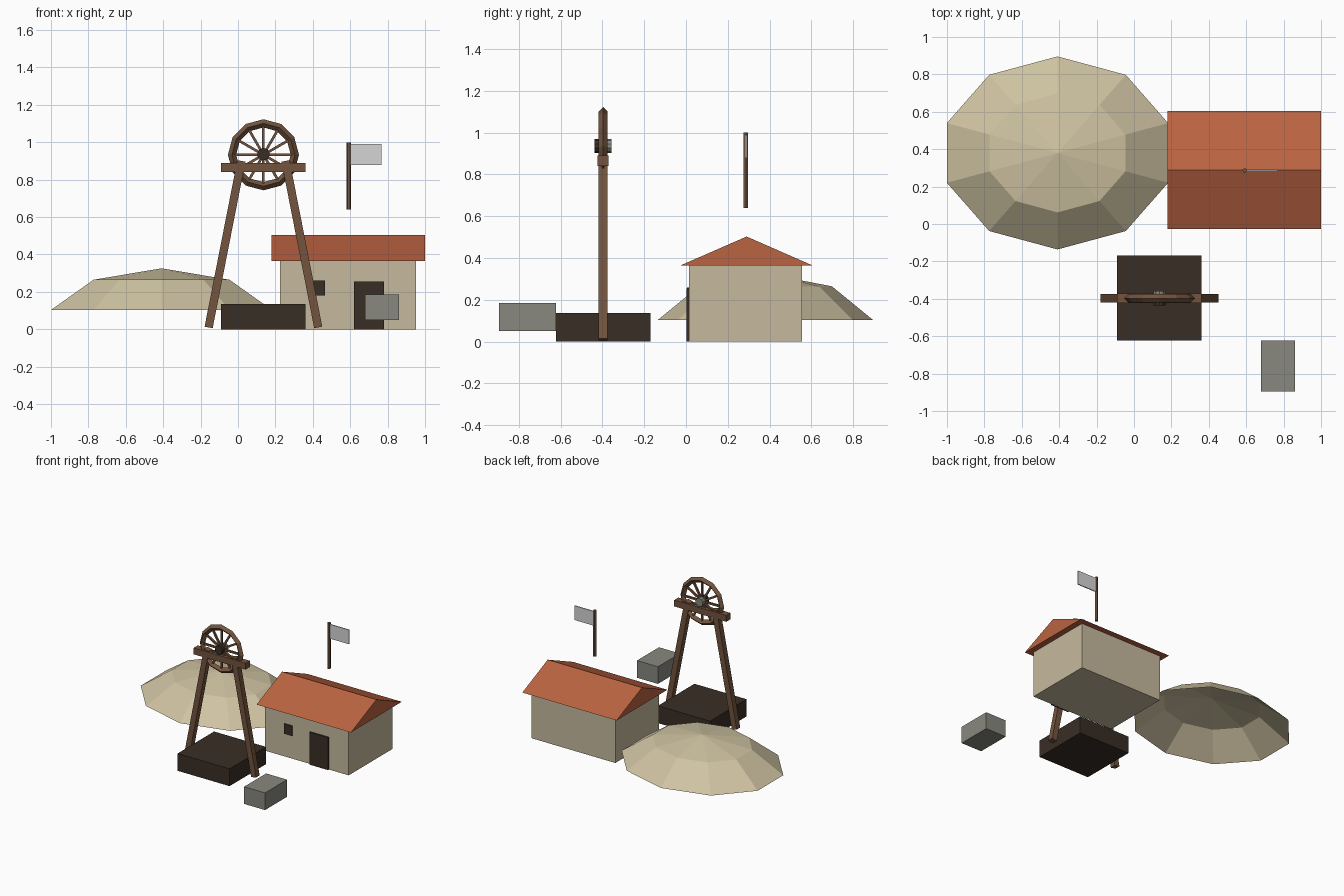
import bpy, bmesh, math
from mathutils import Vector

if "Cube" in bpy.data.objects:
    bpy.data.objects.remove(bpy.data.objects["Cube"])


def mat(name, r, g, b):
    def lin(c):
        c /= 255
        return c / 12.92 if c <= 0.04045 else ((c + 0.055) / 1.055) ** 2.4
    m = bpy.data.materials.new(name)
    m.diffuse_color = (lin(r), lin(g), lin(b), 1)
    m.use_nodes = True
    m.node_tree.nodes["Principled BSDF"].inputs["Base Color"].default_value = m.diffuse_color
    return m


PLASTER = mat("plaster", 198, 186, 157)
SPOIL = mat("spoil", 207, 195, 162)
TILE = mat("roof_tile", 186, 99, 65)
WOOD = mat("timber", 115, 84, 61)
DARK = mat("dark_timber", 56, 46, 37)
STONE = mat("grey_stone", 136, 136, 126)
CLOTH = mat("flag_cloth", 213, 213, 213)


def finish(name, bm, material):
    me = bpy.data.meshes.new(name)
    bmesh.ops.recalc_face_normals(bm, faces=bm.faces)
    bm.to_mesh(me)
    bm.free()
    me.materials.append(material)
    ob = bpy.data.objects.new(name, me)
    bpy.context.collection.objects.link(ob)
    return ob


def box(name, lo, hi, material):
    bm = bmesh.new()
    bmesh.ops.create_cube(bm, size=1)
    lo, hi = Vector(lo), Vector(hi)
    for v in bm.verts:
        v.co = (lo + hi) / 2 + v.co * (hi - lo)
    return finish(name, bm, material)


def bar(name, a, b, material, width, sides=4):
    """Straight bar from a to b; four sides gives a square section of that width."""
    a, b = Vector(a), Vector(b)
    r = width / 2 / (math.cos(math.pi / 4) if sides == 4 else 1)
    bm = bmesh.new()
    bmesh.ops.create_cone(bm, cap_ends=True, segments=sides, radius1=r,
                          radius2=r, depth=(b - a).length)
    turn = math.pi / 4 if sides == 4 else 0
    d = (b - a).normalized()
    # keep one section axis along y so square bars stay aligned
    side = Vector((0, 1, 0)) if abs(d.y) < 0.9 else Vector((1, 0, 0))
    other = side.cross(d)
    c, s = math.cos(turn), math.sin(turn)
    for v in bm.verts:
        x, y, z = v.co
        x, y = c * x - s * y, s * x + c * y
        v.co = (a + b) / 2 + side * x + other * y + d * z
    return finish(name, bm, material)


# House: walls, gabled roof, door and window
box("house_walls", (0.225, 0.014, 0), (0.953, 0.556, 0.366), PLASTER)
bm = bmesh.new()
tri = [bm.verts.new((0.18, y, z)) for y, z in ((-0.026, 0.365), (0.605, 0.365), (0.29, 0.503))]
end = bm.faces.new(tri)
ext = bmesh.ops.extrude_face_region(bm, geom=[end], use_keep_orig=True)
for v in ext["geom"]:
    if isinstance(v, bmesh.types.BMVert):
        v.co.x = 1.0
finish("house_roof", bm, TILE)
box("door", (0.62, 0.002, 0), (0.78, 0.02, 0.255), DARK)
box("window", (0.395, 0.005, 0.182), (0.465, 0.02, 0.26), DARK)

# Flag above the roof
bar("flag_pole", (0.592, 0.287, 0.64), (0.592, 0.287, 1.0), WOOD, 0.025, 6)
box("flag", (0.6, 0.283, 0.878), (0.767, 0.291, 0.99), CLOTH)

# Spoil heap: ten-sided faceted dome, open underneath
bm = bmesh.new()
rings = []
for rx, ry, z in ((0.622, 0.516, 0.103), (0.382, 0.318, 0.265)):
    ang = [math.radians(90 + 36 * i) for i in range(10)]
    rings.append([bm.verts.new((-0.409 + rx * math.cos(t), 0.38 + ry * math.sin(t), z)) for t in ang])
apex = bm.verts.new((-0.409, 0.38, 0.326))
for i in range(10):
    j = (i + 1) % 10
    bm.faces.new((rings[0][i], rings[0][j], rings[1][j], rings[1][i]))
    bm.faces.new((rings[1][i], rings[1][j], apex))
heap = finish("spoil_heap", bm, SPOIL)
if heap.data.polygons[0].normal.z < 0:
    heap.data.flip_normals()

# Headframe: shaft collar, two leaning legs, cross beam
CX, CY, CZ = 0.136, -0.397, 0.933
box("shaft_collar", (-0.09, -0.622, 0), (0.362, -0.169, 0.136), DARK)
for s, n in ((-1, "left"), (1, "right")):
    bar(n + "_leg", (CX + s * 0.293, CY, 0.01), (CX + s * 0.118, CY, 0.9), WOOD, 0.044)
box("cross_beam", (-0.09, CY - 0.026, 0.84), (0.362, CY + 0.026, 0.89), WOOD)

# Winding wheel: twelve-sided rim, spokes and hub
bpy.ops.mesh.primitive_torus_add(location=(CX, CY, CZ), rotation=(math.pi / 2, 0, 0),
                                 major_segments=12, minor_segments=4,
                                 major_radius=0.168, minor_radius=0.022)
rim = bpy.context.object
rim.name = "wheel_rim"
rim.data.materials.append(WOOD)
for i in range(12):
    t = math.radians(30 * i)
    d = Vector((math.cos(t), 0, math.sin(t)))
    c = Vector((CX, CY, CZ))
    bar("spoke_%d" % (i + 1), c + d * 0.02, c + d * 0.16, WOOD, 0.014)
bar("hub_front", (CX, CY - 0.04, CZ + 0.003), (CX, CY, CZ + 0.003), DARK, 0.066, 10)
bar("hub_back", (CX, CY, CZ + 0.003), (CX, CY + 0.04, CZ + 0.003), STONE, 0.066, 10)

# Stone block in front of the house
box("stone_block", (0.68, -0.895, 0.05), (0.862, -0.622, 0.185), STONE)
